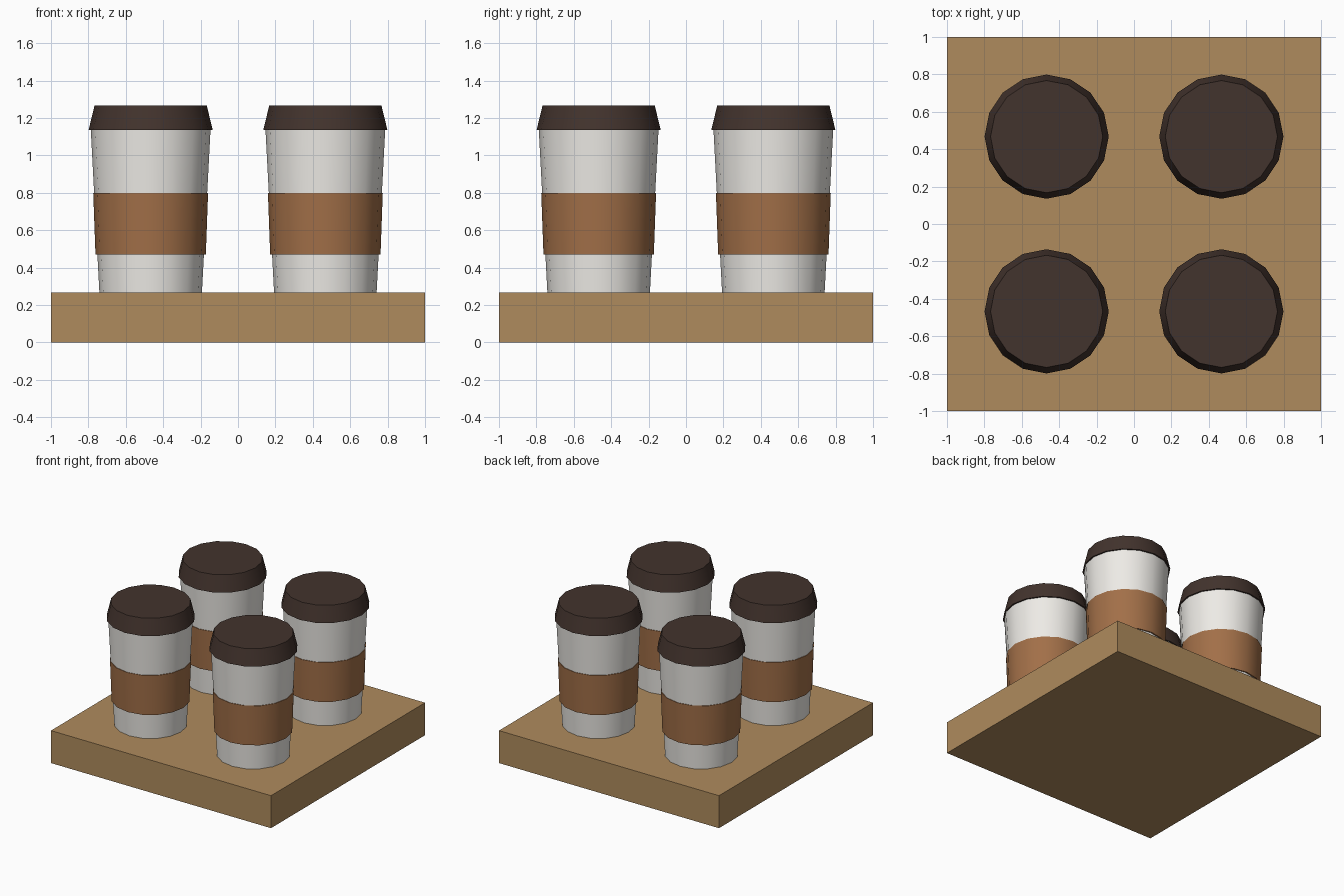
import bpy
import math

if "Cube" in bpy.data.objects:
    bpy.data.objects.remove(bpy.data.objects["Cube"])

SIDES = 16
SPACING = 0.467


def material(name, rgb):
    mat = bpy.data.materials.new(name)
    mat.diffuse_color = (*rgb, 1.0)
    mat.use_nodes = True
    mat.node_tree.nodes["Principled BSDF"].inputs["Base Color"].default_value = mat.diffuse_color
    return mat


CARD = material("tray_card", (0.43, 0.26, 0.11))
PAPER = material("white_paper", (0.85, 0.83, 0.79))
KRAFT = material("brown_kraft", (0.36, 0.16, 0.065))
PLASTIC = material("dark_plastic", (0.055, 0.033, 0.026))


def tapered(name, x, y, z0, z1, r0, r1, mat):
    """Upright tapered cylinder between two heights."""
    bpy.ops.mesh.primitive_cone_add(vertices=SIDES, radius1=r0, radius2=r1,
                                    depth=z1 - z0, location=(x, y, (z0 + z1) / 2))
    obj = bpy.context.object
    obj.name = name
    obj.data.materials.append(mat)
    bpy.ops.object.shade_smooth_by_angle(angle=math.radians(30))
    return obj


# Carrier tray
bpy.ops.mesh.primitive_cube_add(size=1, location=(0, 0, 0.1333))
tray = bpy.context.object
tray.name = "tray"
tray.scale = (2, 2, 0.2667)
bpy.ops.object.transform_apply(location=False, rotation=False, scale=True)
tray.data.materials.append(CARD)

# Four lidded cups, set partly into the tray
for row, y in (("front", -SPACING), ("back", SPACING)):
    for side, x in (("left", -SPACING), ("right", SPACING)):
        tag = f"{row}_{side}"
        tapered(f"cup_{tag}", x, y, 0.133, 1.135, 0.267, 0.32, PAPER)
        tapered(f"sleeve_{tag}", x, y, 0.47, 0.80, 0.295, 0.307, KRAFT)
        tapered(f"lid_{tag}", x, y, 1.135, 1.267, 0.332, 0.30, PLASTIC)
